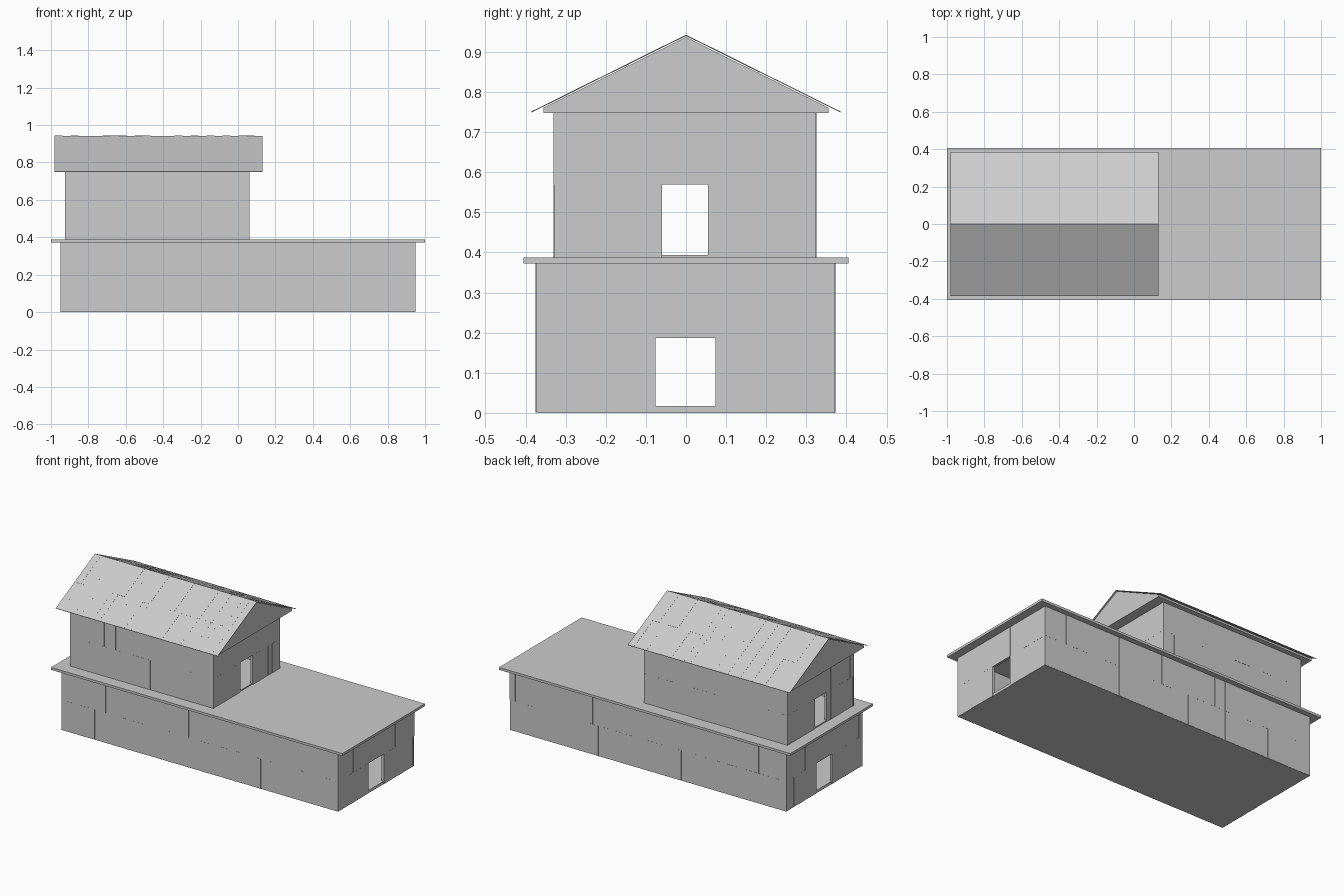
import bpy, bmesh, random
from mathutils import Vector

if "Cube" in bpy.data.objects:
    bpy.data.objects.remove(bpy.data.objects["Cube"])

random.seed(4)
grey = bpy.data.materials.new("light_grey")
grey.diffuse_color = (0.604, 0.604, 0.604, 1)
grey.use_nodes = True
grey.node_tree.nodes["Principled BSDF"].inputs["Base Color"].default_value = grey.diffuse_color


def finish(name, bm):
    bmesh.ops.recalc_face_normals(bm, faces=bm.faces)
    me = bpy.data.meshes.new(name)
    bm.to_mesh(me)
    bm.free()
    me.materials.append(grey)
    ob = bpy.data.objects.new(name, me)
    bpy.context.collection.objects.link(ob)


def add_box(bm, lo, hi):
    r = bmesh.ops.create_cube(bm, size=1)
    for v in r["verts"]:
        v.co = Vector([l + (c + 0.5) * (h - l) for c, l, h in zip(v.co, lo, hi)])


def extrude_x(bm, profile, x0, x1):
    a = [bm.verts.new((x0, y, z)) for y, z in profile]
    b = [bm.verts.new((x1, y, z)) for y, z in profile]
    bm.faces.new(a)
    bm.faces.new(b[::-1])
    n = len(a)
    for i in range(n):
        j = (i + 1) % n
        bm.faces.new((a[i], a[j], b[j], b[i]))


def slab(name, lo, hi):
    bm = bmesh.new()
    add_box(bm, lo, hi)
    finish(name, bm)


T = 0.015  # wall thickness


def storey(name, x0, x1, y0, y1, zs, nx, ny, door):
    """Four walls of two rows of planks; planks left out form the end doors."""
    for label, sgn, y in (("front", 1, y0), ("back", -1, y1)):
        bm = bmesh.new()
        w = (x1 - x0) / nx
        for row in range(2):
            for i in range(nx):
                a = y + sgn * random.uniform(0, 0.0015)
                b = y + sgn * T
                add_box(bm, (x0 + i * w, min(a, b), zs[row]),
                        (x0 + (i + 1) * w, max(a, b), zs[row + 1]))
        finish(f"{name}_{label}_wall", bm)
    for label, sgn, x in (("left", 1, x0), ("right", -1, x1)):
        bm = bmesh.new()
        w = (y1 - y0) / ny
        for row in range(2):
            for i in range(ny):
                if row == 0 and i in door:
                    continue
                a = x + sgn * random.uniform(0, 0.0015)
                b = x + sgn * T
                add_box(bm, (min(a, b), max(y0 + i * w, y0 + 0.002), zs[row]),
                        (max(a, b), min(y0 + (i + 1) * w, y1 - 0.002), zs[row + 1]))
        finish(f"{name}_{label}_wall", bm)


# ground storey
slab("ground_floor", (-0.947, -0.371, 0), (0.947, 0.371, 0.017))
storey("lower", -0.95, 0.95, -0.375, 0.373, (0.001, 0.187, 0.373), 50, 20, range(8, 12))

# terrace slab between the storeys
slab("terrace_slab", (-1, -0.405, 0.372), (1, 0.405, 0.387))

# upper storey
slab("upper_floor", (-0.922, -0.326, 0.385), (0.057, 0.322, 0.394))
storey("upper", -0.925, 0.062, -0.33, 0.325, (0.386, 0.57, 0.75), 25, 17, range(7, 10))

# gabled attic block under the roof
bm = bmesh.new()
extrude_x(bm, [(-0.355, 0.748), (0.355, 0.748), (0.355, 0.761), (0, 0.937), (-0.355, 0.761)],
          -0.975, 0.122)
finish("attic_gable", bm)

# thin roof shingles, two rows on each slope
ridge, eave = 0.943, 0.752
n = 26
x0, x1 = -0.982, 0.13
w = (x1 - x0) / n
for label, s in (("front", -1), ("back", 1)):
    bm = bmesh.new()
    for ya, yb in ((0, 0.2), (0.2, 0.385)):
        za, zb = (ridge - (ridge - eave) * y / 0.385 for y in (ya, yb))
        for i in range(n):
            d = random.uniform(0, 0.001)
            extrude_x(bm, [(s * ya, za - d), (s * yb, zb - d),
                           (s * yb, zb - 0.003), (s * ya, za - 0.003)],
                      x0 + i * w, x0 + (i + 1) * w)
    finish(f"{label}_roof_slope", bm)
